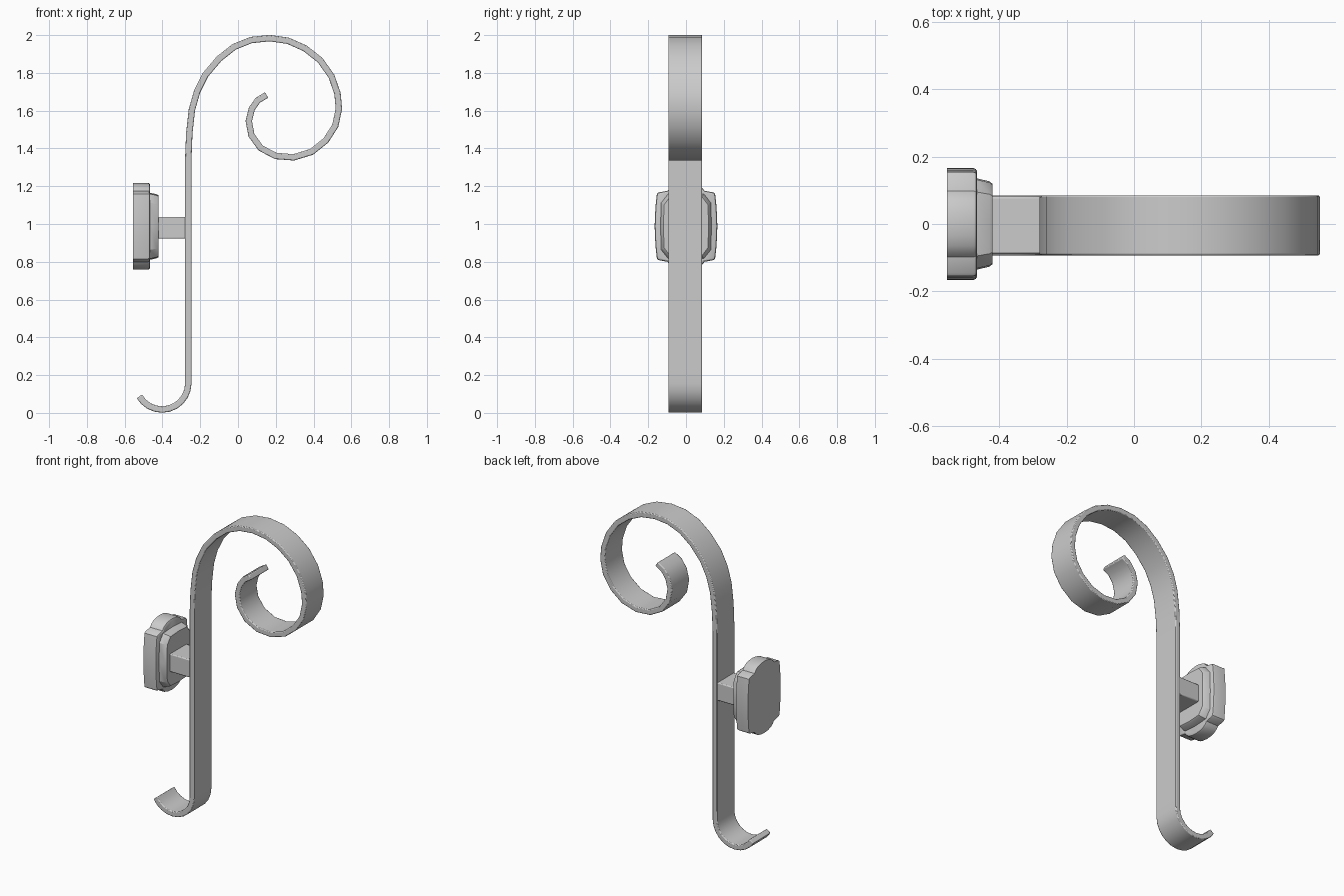
import bpy, bmesh, math
from mathutils import Vector

cube = bpy.data.objects.get("Cube")
if cube:
    bpy.data.objects.remove(cube, do_unlink=True)

metal = bpy.data.materials.new("grey metal")
metal.use_nodes = True
GREY = (0.6, 0.6, 0.6, 1)
metal.diffuse_color = GREY
metal.node_tree.nodes["Principled BSDF"].inputs["Base Color"].default_value = GREY


def loft(name, rings, bevel=0.0):
    """Skin a list of equal-length closed rings and cap both ends."""
    bm = bmesh.new()
    loops = [[bm.verts.new(p) for p in ring] for ring in rings]
    n = len(loops[0])
    for a, b in zip(loops, loops[1:]):
        for i in range(n):
            j = (i + 1) % n
            bm.faces.new((a[i], a[j], b[j], b[i]))
    bm.faces.new(loops[0])
    bm.faces.new(loops[-1])
    bmesh.ops.recalc_face_normals(bm, faces=bm.faces)
    mesh = bpy.data.meshes.new(name)
    bm.to_mesh(mesh)
    bm.free()
    obj = bpy.data.objects.new(name, mesh)
    bpy.context.collection.objects.link(obj)
    mesh.materials.append(metal)
    if bevel:
        mod = obj.modifiers.new("edge", "BEVEL")
        mod.width, mod.segments, mod.limit_method = bevel, 2, "ANGLE"
        mod.angle_limit = math.radians(40)
    bpy.ops.object.select_all(action="DESELECT")
    obj.select_set(True)
    bpy.context.view_layer.objects.active = obj
    bpy.ops.object.shade_smooth_by_angle(angle=math.radians(30))
    return obj


# Scrolled strip: lower hook arc, straight shaft, then the spiral
HALF_T, HALF_W, MID_Y = 0.017, 0.089, -0.004
path = [(-0.402 + 0.139 * math.cos(a), 0.157 + 0.139 * math.sin(a))
        for a in (math.radians(-150 + 15 * i) for i in range(11))]
path += [(-0.263, 0.22), (-0.263, 1.35), (-0.258, 1.48), (-0.244, 1.605),
         (-0.217, 1.70), (-0.172, 1.79), (-0.10, 1.875), (-0.02, 1.938), (0.07, 1.974),
         (0.167, 1.984), (0.265, 1.97), (0.355, 1.93), (0.435, 1.867), (0.495, 1.782),
         (0.527, 1.69), (0.534, 1.61), (0.515, 1.52), (0.465, 1.442), (0.39, 1.382),
         (0.295, 1.353), (0.20, 1.36), (0.12, 1.402), (0.071, 1.47), (0.057, 1.545),
         (0.073, 1.61), (0.105, 1.655), (0.151, 1.683)]
path = [Vector(p) for p in path]
rings = []
for i, p in enumerate(path):
    d_in = (p - path[max(i - 1, 0)]).normalized()
    d_out = (path[min(i + 1, len(path) - 1)] - p).normalized()
    t = (d_in + d_out).normalized()
    side = Vector((-t.y, t.x)) * HALF_T
    rings.append([((p + s * side).x, MID_Y + w * HALF_W, (p + s * side).y)
                  for s, w in ((1, 1), (1, -1), (-1, -1), (-1, 1))])
loft("scrolled_strip", rings, 0.005)

# Wall plate: bowed sides, shoulders and an arched crown top and bottom
MID_Z = 0.988
quarter = [(0.166, 0), (0.164, 0.06), (0.160, 0.12), (0.154, 0.172), (0.145, 0.179),
           (0.098, 0.188), (0.085, 0.205), (0.065, 0.218), (0.035, 0.227), (0, 0.23)]


def mirror_outline(q):
    """Mirror a quarter outline that touches both axes into a full loop."""
    top = q + [(-y, z) for y, z in reversed(q[:-1])]
    return top + [(y, -z) for y, z in reversed(top[1:-1])]


def section(x, outline, inset=0.0):
    return [(x, y * (1 - inset / 0.166), MID_Z + z * (1 - inset / 0.23)) for y, z in outline]


plate = mirror_outline(quarter)
loft("wall_plate", [section(-0.555, plate), section(-0.477, plate),
                    section(-0.469, plate, 0.003), section(-0.465, plate, 0.01)])

# Tapered raised boss with clipped corners
boss = mirror_outline([(0.136, 0), (0.132, 0.125), (0.095, 0.172), (0, 0.178)])
loft("raised_boss", [section(-0.468, boss), section(-0.428, boss, 0.012),
                     section(-0.42, boss, 0.02)])

# Short arm joining the boss to the strip
arm = [(s * 0.085 + MID_Y, z) for s, z in ((1, 0.922), (1, 1.037))]
arm += [(s * 0.085 + MID_Y, z) for s, z in ((-1, 1.037), (-1, 0.922))]
loft("joining_arm", [[(x, y, z) for y, z in arm] for x in (-0.43, -0.27)], 0.006)
